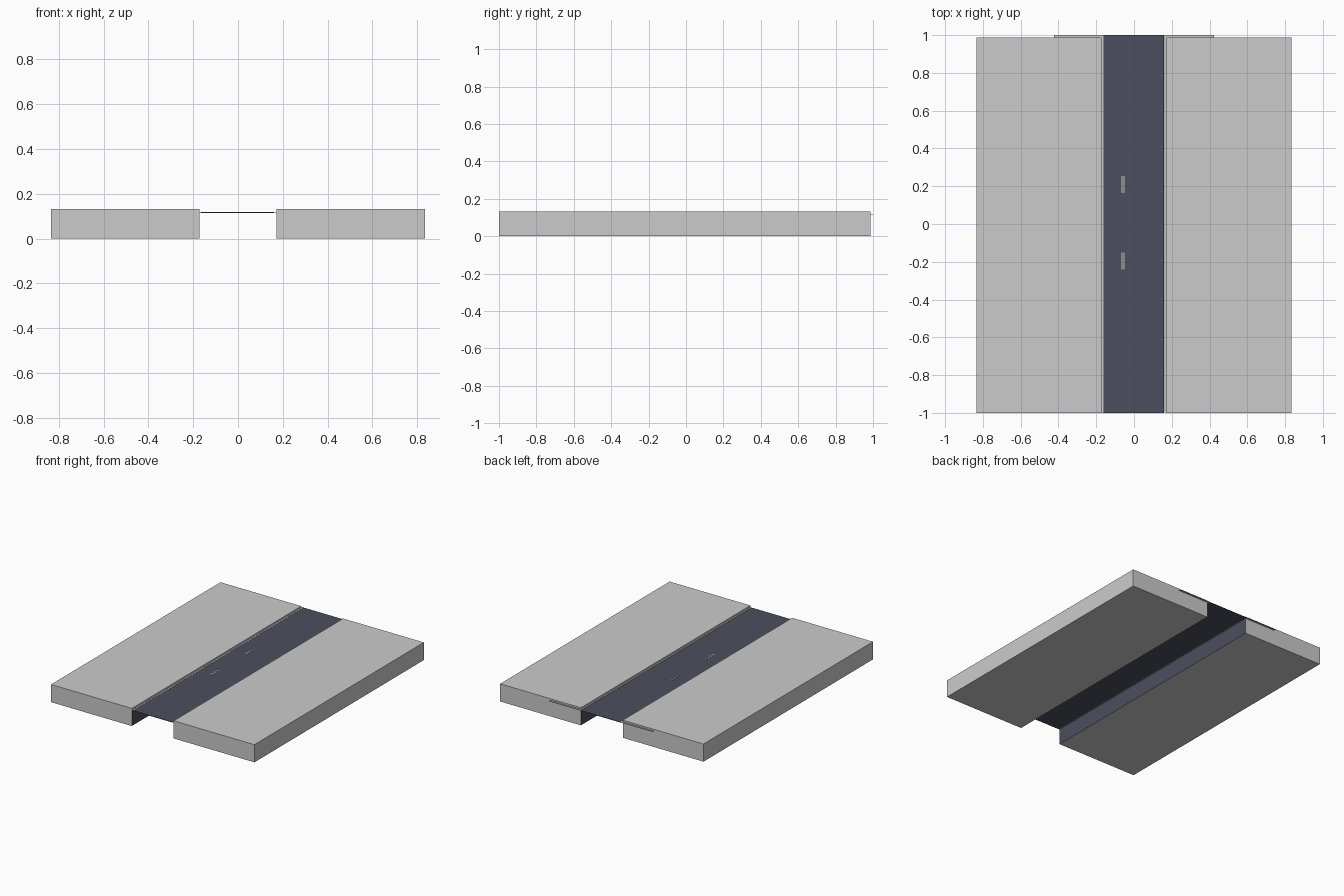
import bpy, bmesh

if "Cube" in bpy.data.objects:
    bpy.data.objects.remove(bpy.data.objects["Cube"])


def material(name, rgb):
    m = bpy.data.materials.new(name)
    m.diffuse_color = (*rgb, 1)
    m.use_nodes = True
    m.node_tree.nodes["Principled BSDF"].inputs["Base Color"].default_value = m.diffuse_color
    return m


GREY = material("concrete grey", (0.6, 0.6, 0.6))
ASPHALT = material("asphalt blue grey", (0.072, 0.08, 0.112))

ROAD_Z = 0.117


def box(name, x, y, z, mat):
    """Axis-aligned box from (min, max) ranges."""
    bm = bmesh.new()
    bmesh.ops.create_cube(bm, size=1)
    for v in bm.verts:
        for i, (lo, hi) in enumerate((x, y, z)):
            v.co[i] = lo if v.co[i] < 0 else hi
    me = bpy.data.meshes.new(name)
    bm.to_mesh(me)
    bm.free()
    me.materials.append(mat)
    ob = bpy.data.objects.new(name, me)
    bpy.context.collection.objects.link(ob)
    return ob


for side, s in (("left", -1), ("right", 1)):
    # Raised pavement slab
    xs = sorted((s * 0.172, s * 0.835))
    slab = box(side + "_slab", xs, (-1, 0.987), (0, 0.131), GREY)

    # Inner wall is asphalt coloured below road level, grey on the lip above
    slab.data.materials.append(ASPHALT)
    bm = bmesh.new()
    bm.from_mesh(slab.data)
    bmesh.ops.bisect_plane(bm, geom=bm.verts[:] + bm.edges[:] + bm.faces[:],
                           plane_co=(0, 0, ROAD_Z), plane_no=(0, 0, 1))
    bm.normal_update()
    for f in bm.faces:
        if f.normal.x * s < -0.9 and f.calc_center_median().z < ROAD_Z:
            f.material_index = 1
    bm.to_mesh(slab.data)
    bm.free()

    # Gutter sheet running under the slab and sticking out at the back
    xs = sorted((s * 0.162, s * 0.424))
    box(side + "_gutter", xs, (-0.999, 1), (ROAD_Z - 0.001, ROAD_Z + 0.002), GREY)

# Road surface between the slabs
box("road", (-0.165, 0.16), (-1, 1), (ROAD_Z - 0.002, ROAD_Z + 0.001), ASPHALT)

# Two pairs of fine road marks
for y0 in (-0.242, 0.165):
    for x0 in (-0.063, -0.053):
        box("road_mark", (x0 - 0.002, x0 + 0.002), (y0, y0 + 0.09),
            (ROAD_Z, ROAD_Z + 0.002), GREY)
